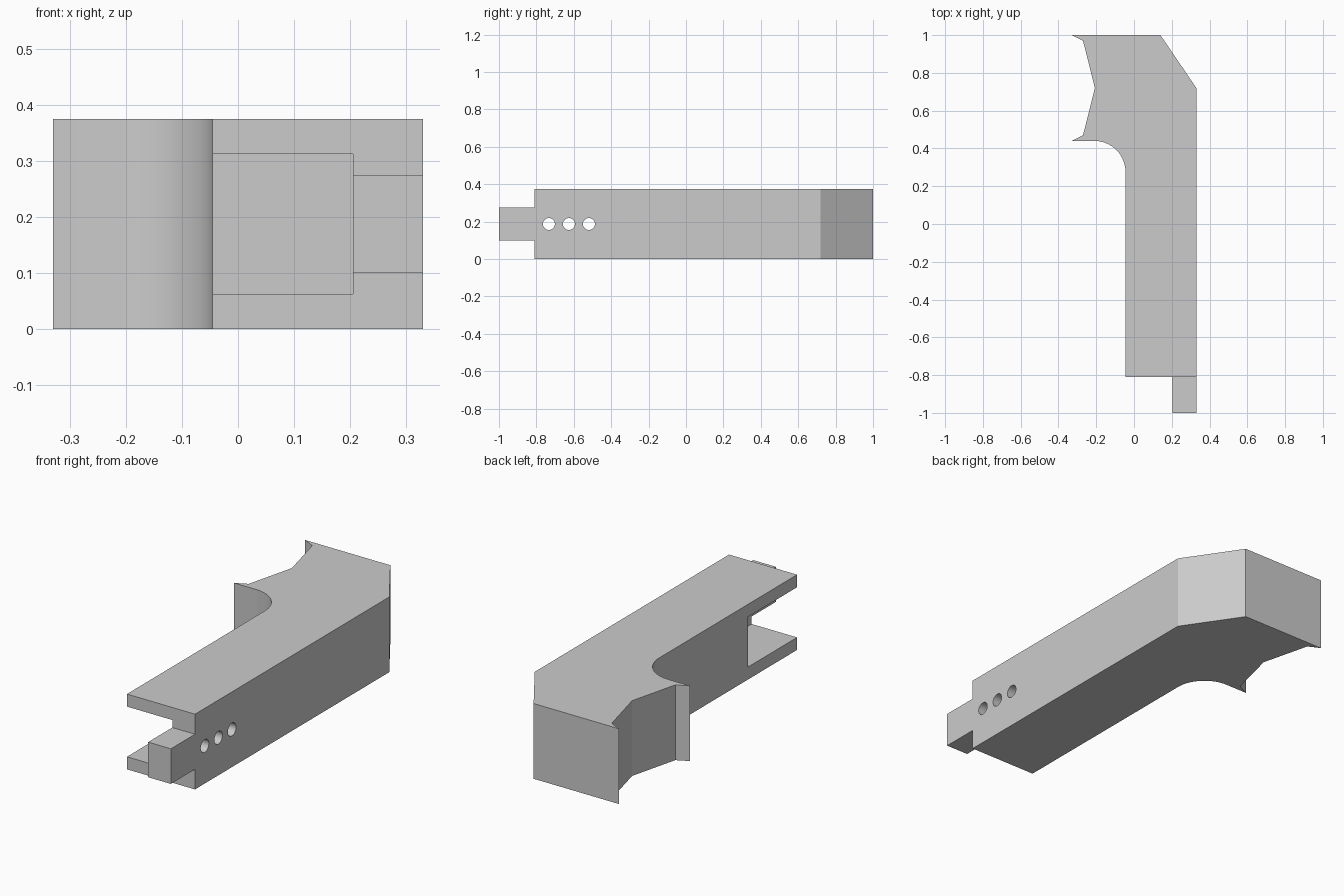
import bpy
import bmesh
from math import cos, sin, pi, radians
from mathutils import Matrix, Vector

cube = bpy.data.objects.get("Cube")
if cube:
    bpy.data.objects.remove(cube, do_unlink=True)

HEIGHT = 0.375
MID_Z = HEIGHT / 2

grey = bpy.data.materials.new("plain grey")
grey.use_nodes = True
colour = (0.6, 0.6, 0.6, 1)
grey.diffuse_color = colour
grey.node_tree.nodes["Principled BSDF"].inputs["Base Color"].default_value = colour


def make_object(name, bm):
    bmesh.ops.recalc_face_normals(bm, faces=bm.faces)
    mesh = bpy.data.meshes.new(name)
    bm.to_mesh(mesh)
    bm.free()
    mesh.materials.append(grey)
    obj = bpy.data.objects.new(name, mesh)
    bpy.context.collection.objects.link(obj)
    return obj


def prism(name, outline, z0, z1):
    bm = bmesh.new()
    face = bm.faces.new([bm.verts.new((x, y, z0)) for x, y in outline])
    top = bmesh.ops.extrude_face_region(bm, geom=[face])["geom"]
    verts = [v for v in top if isinstance(v, bmesh.types.BMVert)]
    bmesh.ops.translate(bm, verts=verts, vec=(0, 0, z1 - z0))
    return make_object(name, bm)


def box(name, x0, x1, y0, y1, z0, z1):
    return prism(name, [(x0, y0), (x1, y0), (x1, y1), (x0, y1)], z0, z1)


def apply_boolean(target, tool, operation):
    mod = target.modifiers.new(operation.title(), 'BOOLEAN')
    mod.operation = operation
    mod.solver = 'EXACT'
    mod.object = tool
    bpy.context.view_layer.objects.active = target
    bpy.ops.object.modifier_apply(modifier=mod.name)
    bpy.data.objects.remove(tool, do_unlink=True)


# Arm outline: straight bar, clipped corner, notched jaw and concave fillet
RADIUS = 0.165
fillet = [(-0.21 + RADIUS * sin(a), 0.275 + RADIUS * cos(a))
          for a in (pi / 2 * i / 24 for i in range(25))]
jaw = [(0.33, -0.81), (0.33, 0.72), (0.14, 1), (-0.33, 1), (-0.27, 0.97),
       (-0.207, 0.72), (-0.27, 0.47), (-0.33, 0.44)]
arm = prism("arm", jaw + fillet + [(-0.045, -0.81)], 0, HEIGHT)

# Open slot at the front end
slot = box("slot_cutter", -0.2, 0.205, -0.95, -0.425, 0.0625, 0.3125)
apply_boolean(arm, slot, 'DIFFERENCE')

# Tongue continuing the side wall
tongue = box("tongue", 0.205, 0.33, -1, -0.75, 0.1, 0.275)
apply_boolean(arm, tongue, 'UNION')

# Row of three pin holes through the side wall
for y in (-0.733, -0.626, -0.519):
    bm = bmesh.new()
    bmesh.ops.create_cone(bm, cap_ends=True, segments=32, radius1=0.032,
                          radius2=0.032, depth=0.3,
                          matrix=Matrix.Translation(Vector((0.27, y, MID_Z)))
                          @ Matrix.Rotation(pi / 2, 4, 'Y'))
    apply_boolean(arm, make_object("hole_cutter", bm), 'DIFFERENCE')

# Smooth fillet and holes, crisp edges elsewhere
bpy.ops.object.select_all(action='DESELECT')
arm.select_set(True)
bpy.context.view_layer.objects.active = arm
bpy.ops.object.shade_smooth_by_angle(angle=radians(20))
